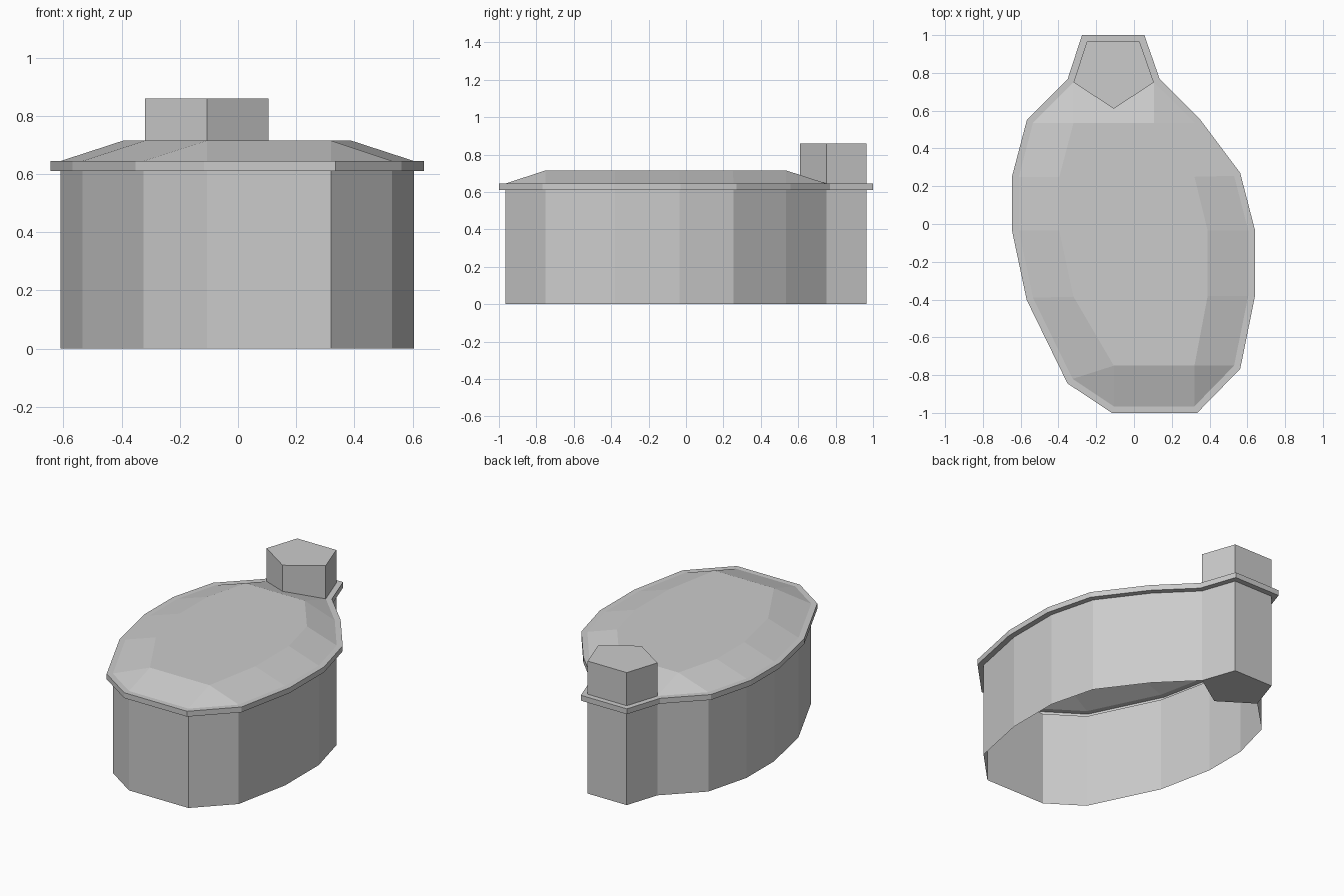
import bpy, bmesh
from mathutils import Vector

if "Cube" in bpy.data.objects:
    bpy.data.objects.remove(bpy.data.objects["Cube"])

WALL_TOP, EAVE_TOP, ROOF_TOP, TOWER_TOP = 0.61, 0.645, 0.715, 0.86
OVERHANG = 0.035

# Floor plan (counter-clockwise); the first two and the last corner belong to the tower
plan = [(0.03, 0.965), (-0.25, 0.965), (-0.32, 0.75), (-0.535, 0.535),
        (-0.61, 0.25), (-0.61, -0.035), (-0.535, -0.39), (-0.325, -0.82),
        (-0.107, -0.965), (0.32, -0.965), (0.53, -0.75), (0.605, -0.38),
        (0.605, -0.035), (0.53, 0.255), (0.32, 0.535), (0.105, 0.75)]
# Flat roof corner reached by each plan corner from index 2 on
crown = [(-0.32, 0.535), (-0.32, 0.535), (-0.395, 0.25), (-0.395, -0.035),
         (-0.32, -0.385), (-0.107, -0.75), (-0.107, -0.75), (0.32, -0.75),
         (0.32, -0.75), (0.39, -0.38), (0.39, -0.035), (0.32, 0.25),
         (0.105, 0.535), (0.105, 0.535)]


def offset(points, d):
    """Mitred outward offset of a counter-clockwise loop."""
    out = []
    for i, p in enumerate(points):
        a, b, c = Vector(points[i - 1]), Vector(p), Vector(points[(i + 1) % len(points)])
        e1, e2 = (b - a).normalized(), (c - b).normalized()
        n1, n2 = Vector((e1.y, -e1.x)), Vector((e2.y, -e2.x))
        out.append(tuple(b + (n1 + n2) * d / (1 + n1.dot(n2))))
    return out


def make(name, build):
    bm = bmesh.new()
    build(bm)
    bmesh.ops.remove_doubles(bm, verts=bm.verts, dist=1e-5)
    mesh = bpy.data.meshes.new(name)
    bm.to_mesh(mesh)
    bm.free()
    bpy.context.collection.objects.link(bpy.data.objects.new(name, mesh))


def row(bm, pts, z):
    return [bm.verts.new((x, y, z)) for x, y in pts]


def strip(bm, low, zl, high, zh, closed):
    """Band of quads between two point rows; collapsed sides become triangles."""
    n = len(low)
    for i in range(n if closed else n - 1):
        j = (i + 1) % n
        quad = [(*low[i], zl), (*low[j], zl), (*high[j], zh), (*high[i], zh)]
        quad = list(dict.fromkeys(quad))
        bm.faces.new([bm.verts.new(p) for p in quad])


# Open-bottomed outer wall, joining the tower at both ends
make("outer_wall", lambda bm: strip(bm, plan[2:], 0, plan[2:], WALL_TOP, False))

# Overhanging eave: soffit, fascia and flat rim
eave = offset(plan, OVERHANG)


def build_eave(bm):
    strip(bm, plan, WALL_TOP, eave, WALL_TOP, True)
    strip(bm, eave, WALL_TOP, eave, EAVE_TOP, True)
    strip(bm, eave, EAVE_TOP, plan, EAVE_TOP, True)


make("eave", build_eave)


# Sloped roof sides and flat crown
def build_roof(bm):
    strip(bm, plan[2:] + plan[2:3], EAVE_TOP, crown + crown[:1], ROOF_TOP, False)
    bm.faces.new(row(bm, list(dict.fromkeys(crown)), ROOF_TOP))


make("roof", build_roof)

# Five-sided tower, closed at both ends
tower = [plan[0], plan[1], plan[2], (-0.107, 0.61), plan[-1]]


def build_tower(bm):
    strip(bm, tower, 0, tower, TOWER_TOP, True)
    bm.faces.new(row(bm, tower, TOWER_TOP))
    bm.faces.new(row(bm, tower[::-1], 0))


make("tower", build_tower)
